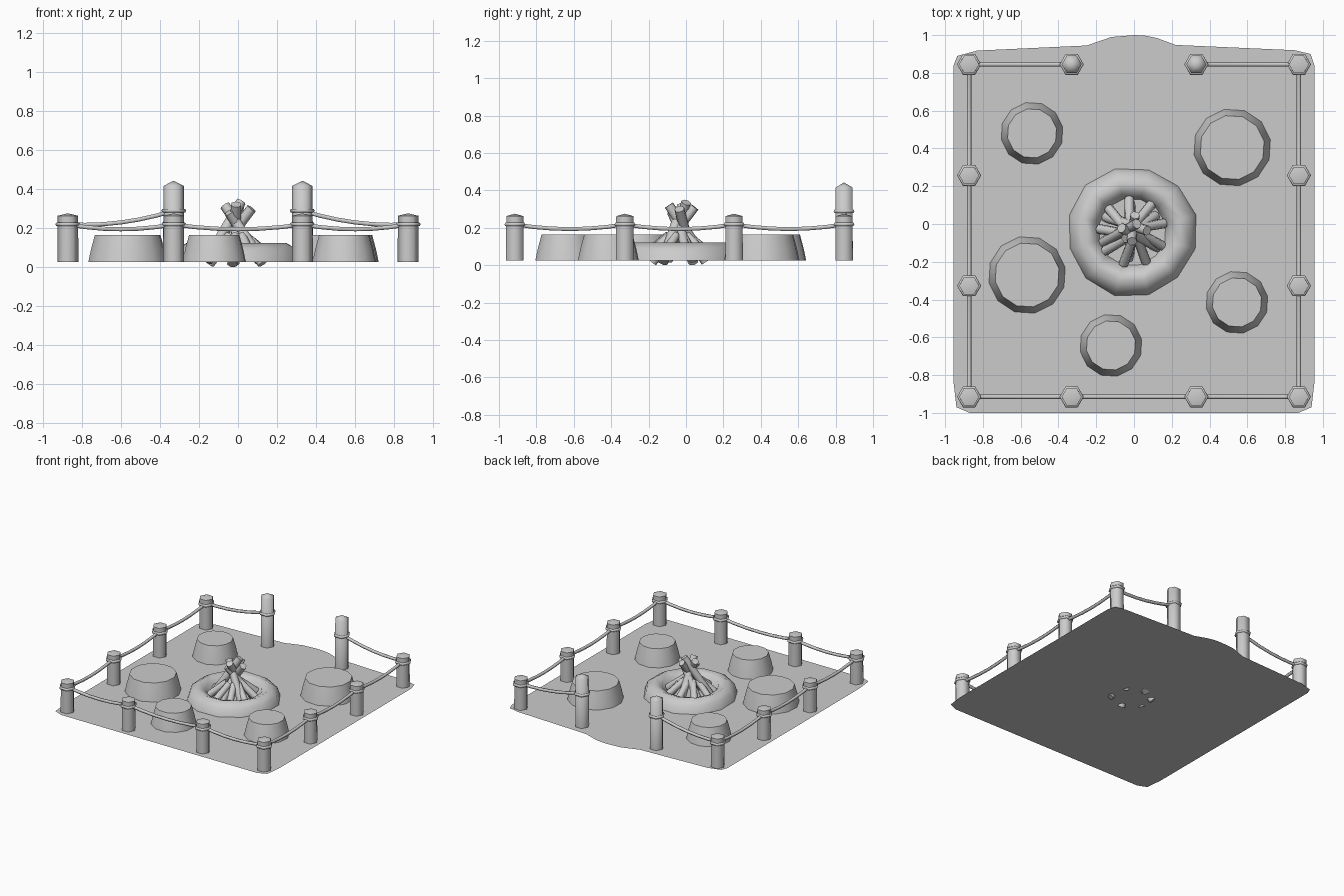
import bpy, bmesh, math
from mathutils import Vector

if "Cube" in bpy.data.objects:
    bpy.data.objects.remove(bpy.data.objects["Cube"])

G = 0.025  # ground level


def finish(name, bm, angle):
    bmesh.ops.recalc_face_normals(bm, faces=bm.faces)
    me = bpy.data.meshes.new(name)
    bm.to_mesh(me)
    bm.free()
    for p in me.polygons:
        p.use_smooth = True
    me.set_sharp_from_angle(angle=math.radians(angle))
    ob = bpy.data.objects.new(name, me)
    bpy.context.collection.objects.link(ob)
    return ob


def lathe(name, profile, sides, center, angle=40, phase=0.0, wobble=0.0, cap=True):
    """Spin a (radius, z) profile; radius 0 makes a pole, otherwise the ends are capped."""
    bm = bmesh.new()
    rings = []
    for r, z in profile:
        if r == 0:
            rings.append([bm.verts.new((center[0], center[1], z))] * sides)
            continue
        ring = []
        for i in range(sides):
            a = math.tau * i / sides + phase
            k = r * (1 + wobble * math.sin(3 * a + 1))
            ring.append(bm.verts.new((center[0] + k * math.cos(a), center[1] + k * math.sin(a), z)))
        rings.append(ring)
    for lo, hi in zip(rings, rings[1:]):
        for i in range(sides):
            j = (i + 1) % sides
            face = list(dict.fromkeys((lo[i], lo[j], hi[j], hi[i])))
            bm.faces.new(face)
    if cap:
        for (r, z), ring in ((profile[0], rings[0]), (profile[-1], rings[-1])):
            if r:
                bm.faces.new(ring)
    return finish(name, bm, angle)


def rope(name, points, radius=0.012, cyclic=False):
    cu = bpy.data.curves.new(name, 'CURVE')
    cu.dimensions = '3D'
    cu.bevel_depth = radius
    cu.bevel_resolution = 1
    sp = cu.splines.new('POLY')
    sp.points.add(len(points) - 1)
    for p, co in zip(sp.points, points):
        p.co = (*co, 1)
    sp.use_cyclic_u = cyclic
    ob = bpy.data.objects.new(name, cu)
    bpy.context.collection.objects.link(ob)


def log(name, a, b, r):
    a, b = Vector(a), Vector(b)
    bm = bmesh.new()
    bmesh.ops.create_cone(bm, cap_ends=True, segments=7, radius1=r, radius2=r * 0.9, depth=(b - a).length)
    rot = (b - a).to_track_quat('Z', 'Y').to_matrix()
    for v in bm.verts:
        v.co = rot @ v.co + (a + b) / 2
    finish(name, bm, 60)


# ground sheet with a bulge at the entrance
outline = [(-0.87, -1), (0.87, -1), (0.94, -0.97), (0.955, -0.84), (0.955, 0.84), (0.935, 0.9),
           (0.85, 0.92), (0.22, 0.948), (0.12, 0.985), (0.06, 0.997), (0, 1), (-0.12, 0.99),
           (-0.25, 0.945), (-0.83, 0.918), (-0.935, 0.89), (-0.955, 0.84), (-0.955, -0.84), (-0.94, -0.97)]
bm = bmesh.new()
face = bm.faces.new([bm.verts.new((x, y, G)) for x, y in outline])
finish("ground", bm, 40)

# fence posts in order from one side of the entrance to the other
X, Y = 0.873, (-0.915, -0.327, 0.257, 0.845)
posts = [(-0.33, Y[3]), (-X, Y[3]), (-X, Y[2]), (-X, Y[1]), (-X, Y[0]), (-0.33, Y[0]),
         (0.33, Y[0]), (X, Y[0]), (X, Y[1]), (X, Y[2]), (X, Y[3]), (0.33, Y[3])]
knots = []
for i, (x, y) in enumerate(posts):
    tall = i in (0, len(posts) - 1)
    top, cap_h = (0.415, 0.027) if tall else (0.262, 0.013)
    lathe("post", [(0.054, G), (0.053, top), (0, top + cap_h)], 6, (x, y), 61)
    kz = 0.288 if tall else 0.218
    knots.append(Vector((x, y, kz)))
    # rope tied around the post
    rope("rope_loop", [(x + 0.053 * math.cos(math.tau * k / 6), y + 0.053 * math.sin(math.tau * k / 6), kz)
                       for k in range(6)], 0.011, True)

# sagging ropes between posts
for a, b in zip(knots, knots[1:]):
    pts = []
    for k in range(7):
        t = k / 6
        p = a.lerp(b, t)
        p.z -= 0.1 * t * (1 - t)
        pts.append(p)
    rope("fence_rope", pts)

# stump seats
for x, y, r in [(-0.54, 0.48, 0.166), (0.52, 0.405, 0.206), (-0.566, -0.27, 0.206),
                (0.545, -0.415, 0.166), (-0.122, -0.643, 0.166)]:
    lathe("stump_seat", [(r, G), (r - 0.014, 0.09), (r - 0.034, 0.163)], 12, (x, y), 40, 0.2)

# earth ring around the fire
C = (-0.01, -0.042)
lathe("fire_ring", [(0.345, G), (0.325, 0.085), (0.265, 0.122), (0.21, 0.1), (0.18, G)],
      12, C, 80, 0.26, 0.015, cap=False)


# fire logs: (base angle, base radius, base z, top angle, top radius, top z, thickness)
def polar(deg, r, z):
    a = math.radians(deg)
    return (C[0] + r * math.cos(a), C[1] + r * math.sin(a), z)


for a, r, z, ta, tr, tz, w in [(200, 0.16, 0.03, 60, 0.05, 0.335, 0.03),
                               (330, 0.16, 0.018, 160, 0.06, 0.315, 0.03),
                               (95, 0.15, 0.018, 270, 0.05, 0.32, 0.03),
                               (262, 0.14, 0.016, 80, 0.09, 0.31, 0.028),
                               (150, 0.16, 0.018, 5, 0.08, 0.3, 0.03),
                               (35, 0.15, 0.03, 225, 0.05, 0.28, 0.028)]:
    log("tall_log", polar(a, r, z), polar(ta, tr, tz), w)
for i in range(9):
    a = 15 + i * 40
    log("short_log", polar(a, 0.175, 0.055), polar(a + 12, 0.05, 0.16), 0.027)
